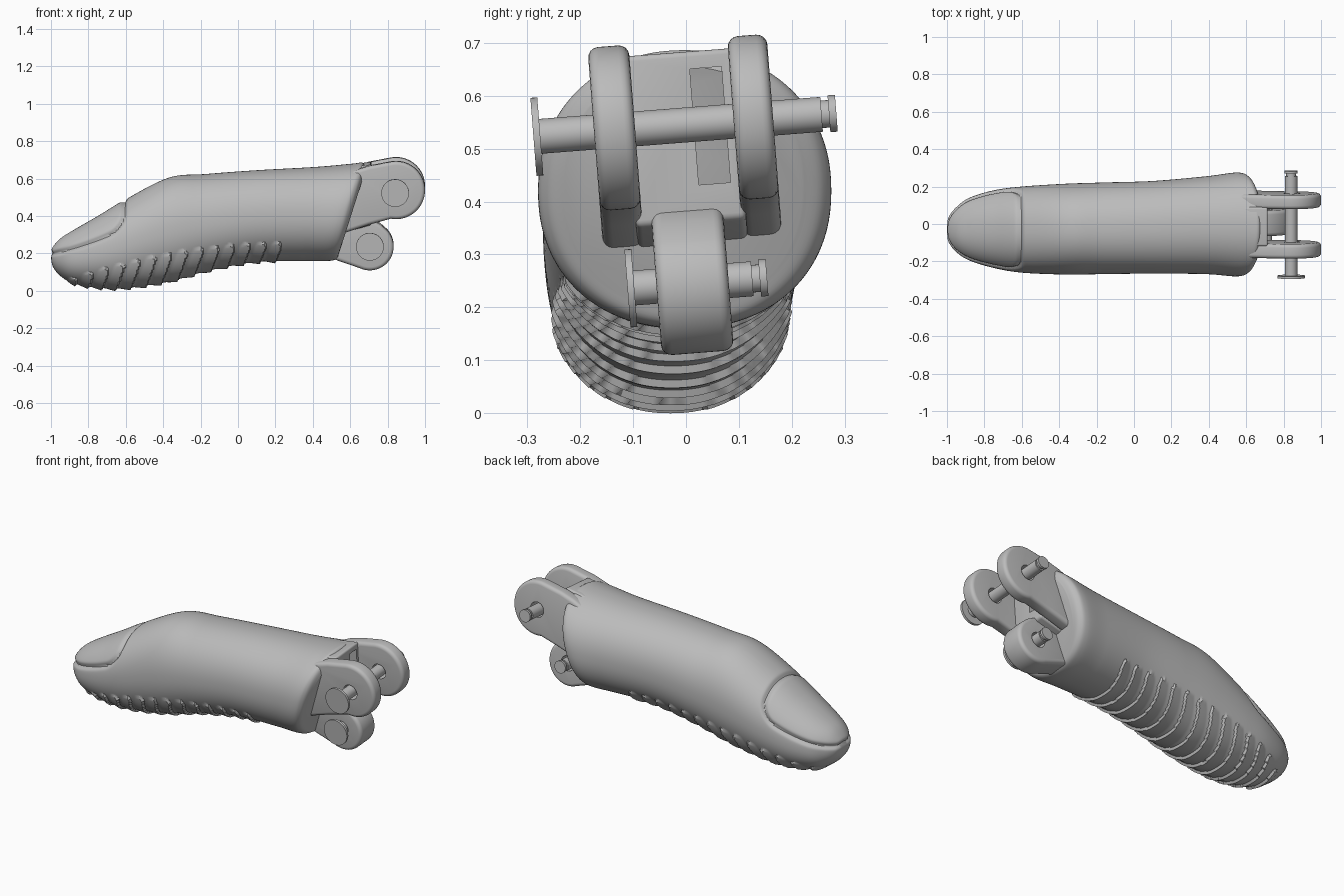
import bpy, bmesh
from math import sin, cos, pi, hypot, exp, copysign
from mathutils import Matrix, Vector

cube = bpy.data.objects.get("Cube")
if cube:
    bpy.data.objects.remove(cube, do_unlink=True)

grey = bpy.data.materials.new("plain grey")
grey.use_nodes = True
grey.diffuse_color = (0.5, 0.5, 0.5, 1)
grey.node_tree.nodes["Principled BSDF"].inputs["Base Color"].default_value = (0.5, 0.5, 0.5, 1)

# The hinge is rolled slightly about the long axis
PIVOT = Matrix.Translation((0, 0, 0.55))
ROLL = PIVOT @ Matrix.Rotation(0.078, 4, "X") @ PIVOT.inverted()


def make_object(name, bm):
    bmesh.ops.recalc_face_normals(bm, faces=bm.faces)
    mesh = bpy.data.meshes.new(name)
    bm.to_mesh(mesh)
    bm.free()
    mesh.materials.append(grey)
    ob = bpy.data.objects.new(name, mesh)
    bpy.context.collection.objects.link(ob)
    return ob


def finish(ob):
    """Apply modifiers, then smooth all but the sharp edges."""
    bpy.context.view_layer.update()
    graph = bpy.context.evaluated_depsgraph_get()
    mesh = bpy.data.meshes.new_from_object(ob.evaluated_get(graph))
    ob.modifiers.clear()
    ob.data = mesh
    bpy.ops.object.select_all(action="DESELECT")
    ob.select_set(True)
    bpy.context.view_layer.objects.active = ob
    bpy.ops.object.shade_smooth_by_angle(angle=0.6)


def spline(rows, step):
    """Smooth curve through rows of numbers, evenly sampled."""
    out = []
    for i in range(len(rows) - 1):
        p0, p1 = rows[max(i - 1, 0)], rows[i]
        p2, p3 = rows[i + 1], rows[min(i + 2, len(rows) - 1)]
        span = max(abs(b - a) for a, b in zip(p1, p2))
        count = max(4, round(span / step))
        for k in range(count):
            t = k / count
            row = []
            for a, b, c, d in zip(p0, p1, p2, p3):
                m1, m2 = (c - a) / 2, (d - b) / 2
                row.append(b + m1 * t + (3 * (c - b) - 2 * m1 - m2) * t * t
                           + (2 * (b - c) + m1 + m2) * t ** 3)
            out.append(row)
    return out + [list(rows[-1])]


# Finger body sections: bottom x z, top x z, right y, left y
SECTIONS = [
    (-1, .18, -1, .21, -.06, 0),
    (-.99, .13, -.99, .235, -.1, .04),
    (-.95, .08, -.95, .28, -.15, .09),
    (-.88, .04, -.88, .325, -.195, .14),
    (-.75, .017, -.75, .4, -.235, .18),
    (-.6, .015, -.6, .49, -.26, .2),
    (-.37, .05, -.37, .605, -.27, .215),
    (-.15, .11, -.17, .625, -.268, .222),
    (.1, .155, .1, .645, -.265, .23),
    (.35, .16, .42, .663, -.268, .255),
    (.48, .16, .61, .68, -.28, .275),
    (.525, .17, .665, .685, -.265, .26),
    (.54, .2, .685, .655, -.23, .22),
]


def nail_groove(p):
    q = p.x + 1
    side = 0.2 + 0.2 * q + 0.4 * q * q - p.z
    back = p.x + 0.61
    r = 0.08
    d = hypot(max(side + r, 0), max(back + r, 0)) - r + min(max(side, back) + r, 0)
    return -0.014 * exp(-(d / 0.012) ** 2)


def grip_ribs(p):
    r = 0.029
    for i in range(14):
        x = -0.88 + 0.084 * i
        top = 0.25 + 0.08 * x - 0.14 * x * x
        w = p.x - x + 0.4 * (top - p.z)
        if hypot(w, max(p.z - top + r, 0)) < r:
            return 0.014 * (w + r) / (2 * r)
    return 0


def build_body():
    bm = bmesh.new()
    sides, rings = 160, []
    for xb, zb, xt, zt, y0, y1 in spline(SECTIONS, 0.007):
        ring = []
        for k in range(sides):
            a = 2 * pi * k / sides
            c, s = (copysign(abs(f) ** 0.92, f) for f in (cos(a), sin(a)))
            v = (1 + s) / 2
            ring.append(bm.verts.new((xb + (xt - xb) * v,
                                      (y0 + y1) / 2 + c * (y1 - y0) / 2,
                                      zb + (zt - zb) * v)))
        rings.append(ring)
    for a, b in zip(rings, rings[1:]):
        for k in range(sides):
            n = (k + 1) % sides
            bm.faces.new((a[k], a[n], b[n], b[k]))
    bm.faces.new(rings[0])
    bm.faces.new(rings[-1])
    bmesh.ops.recalc_face_normals(bm, faces=bm.faces)
    bm.normal_update()
    moves = [(v, v.normal * (nail_groove(v.co) + grip_ribs(v.co))) for v in bm.verts]
    for v, offset in moves:
        v.co += offset
    finish(make_object("finger_body", bm))


def plate(name, outline, y0, y1, bevel=0.02):
    """Side profile extruded across y with rounded edges."""
    bm = bmesh.new()
    face = bm.faces.new([bm.verts.new((x, y0, z)) for x, z in outline])
    new = bmesh.ops.extrude_face_region(bm, geom=[face])["geom"]
    bmesh.ops.translate(bm, vec=(0, y1 - y0, 0),
                        verts=[g for g in new if isinstance(g, bmesh.types.BMVert)])
    bm.transform(ROLL)
    ob = make_object(name, bm)
    if bevel:
        mod = ob.modifiers.new("round", "BEVEL")
        mod.width, mod.segments, mod.limit_method = bevel, 4, "ANGLE"
    return ob


def arc(cx, cz, r, start, end, count=40):
    return [(cx + r * cos(start + (end - start) * k / count),
             cz + r * sin(start + (end - start) * k / count)) for k in range(count + 1)]


def cylinders(name, x, z, parts):
    """Coaxial cylinders across y, each given as start, end, radius."""
    bm = bmesh.new()
    for y0, y1, r in parts:
        place = Matrix.Translation((x, (y0 + y1) / 2, z)) @ Matrix.Rotation(pi / 2, 4, "X")
        bmesh.ops.create_cone(bm, cap_ends=True, segments=48, radius1=r, radius2=r,
                              depth=y1 - y0, matrix=place)
    bm.transform(ROLL)
    return make_object(name, bm)


def cut(ob, cutter):
    mod = ob.modifiers.new("cut", "BOOLEAN")
    mod.operation, mod.object, mod.solver = "DIFFERENCE", cutter, "EXACT"


build_body()

# Hinge parts
UPPER, LOWER = (0.845, 0.55), (0.705, 0.24)
upper_profile = arc(*UPPER, 0.155, -1.75, 1.75) + [
    (0.7, 0.68), (0.62, 0.655), (0.5, 0.6), (0.5, 0.31), (0.58, 0.325), (0.7, 0.365)]
lower_profile = arc(*LOWER, 0.127, -2.0, 0.75) + [
    (0.76, 0.36), (0.68, 0.4), (0.5, 0.4), (0.47, 0.2), (0.52, 0.17)]
block_profile = [(0.5, 0.64), (0.62, 0.67), (0.715, 0.685), (0.715, 0.36), (0.5, 0.3)]

right_lug = plate("right_upper_lug", upper_profile, -0.175, -0.097)
left_lug = plate("left_upper_lug", upper_profile, 0.09, 0.165)
lower_lug = plate("lower_lug", lower_profile, -0.08, 0.057)
block = plate("centre_block", block_profile, -0.11, 0.1, 0.012)

# Pin holes and the cord slot
upper_hole = cylinders("upper_hole_cutter", 0.845, 0.545, [(-0.3, 0.3, 0.043)])
lower_hole = cylinders("lower_hole_cutter", 0.705, 0.245, [(-0.3, 0.3, 0.043)])
slot = plate("slot_cutter", [(0.6, 0.43), (0.8, 0.43), (0.8, 0.65), (0.6, 0.65)],
             0.015, 0.075, 0)
for lug, hole in ((right_lug, upper_hole), (left_lug, upper_hole),
                  (lower_lug, lower_hole), (block, slot)):
    cut(lug, hole)
    finish(lug)
for cutter in (upper_hole, lower_hole, slot):
    bpy.data.objects.remove(cutter, do_unlink=True)

# Pins with a wide flat head and a small retaining collar
for name, x, z, head, tail in (("upper_pin", 0.84, 0.545, -0.29, 0.285),
                               ("lower_pin", 0.705, 0.245, -0.135, 0.13)):
    pin = cylinders(name, x, z, [(head, head + 0.013, 0.074),
                                 (head + 0.013, tail - 0.028, 0.033),
                                 (tail - 0.028, tail - 0.014, 0.026),
                                 (tail - 0.014, tail, 0.035)])
    finish(pin)
